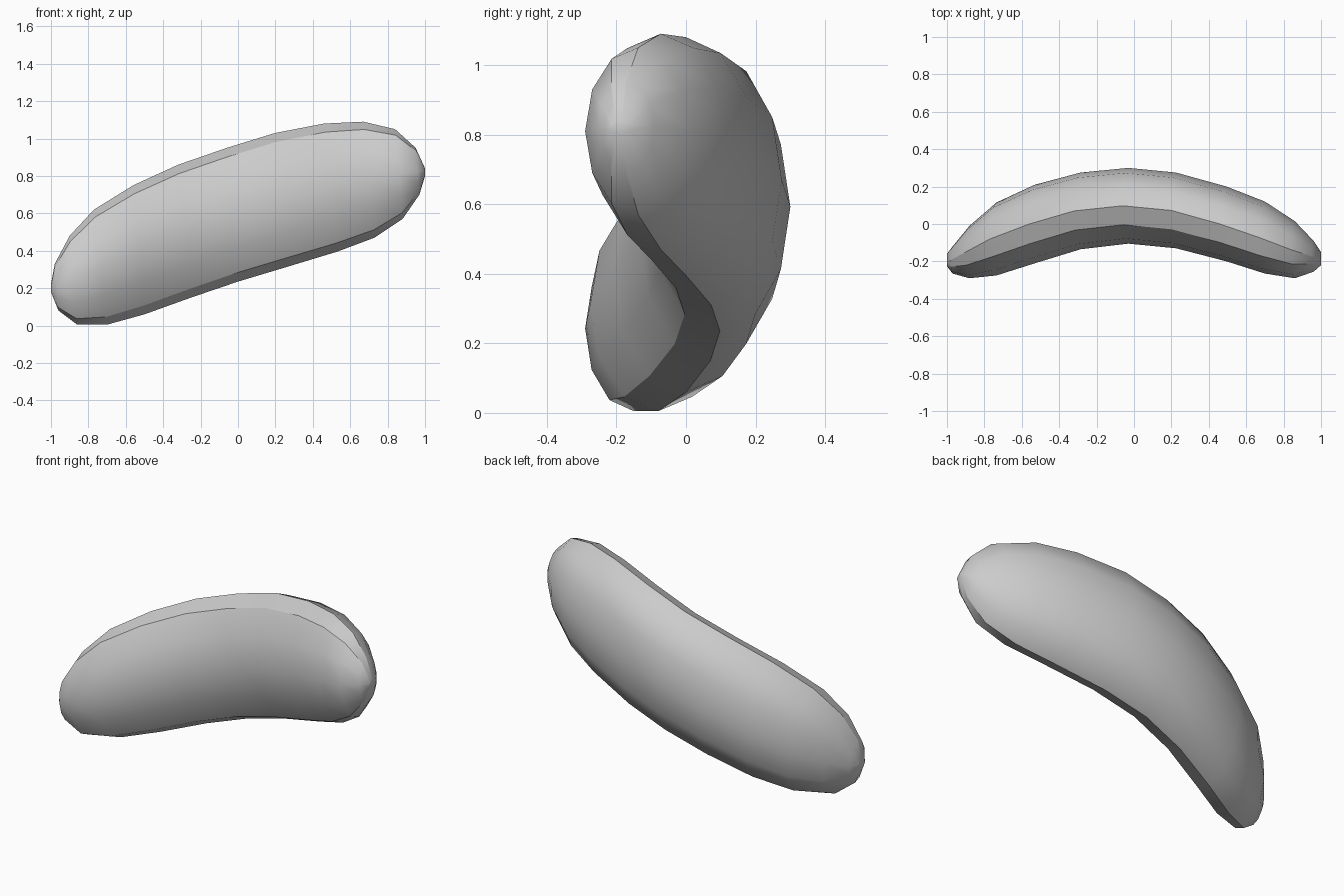
import bpy
import bmesh
from math import cos, sin, tau

cube = bpy.data.objects.get("Cube")
if cube:
    bpy.data.objects.remove(cube, do_unlink=True)

SIDES = 12
# top x, top z, bottom x, bottom z, back y, front y
SECTIONS = [
    (-1, .22, -1, .18, -.16, -.225),
    (-.98, .33, -.96, .08, -.12, -.265),
    (-.9, .48, -.86, .005, -.01, -.29),
    (-.77, .62, -.7, .005, .115, -.275),
    (-.56, .75, -.5, .06, .21, -.21),
    (-.32, .86, -.25, .15, .275, -.135),
    (-.06, .95, 0, .235, .3, -.105),
    (.2, 1.03, .25, .31, .275, -.13),
    (.46, 1.08, .53, .395, .2, -.2),
    (.67, 1.09, .73, .47, .12, -.265),
    (.84, 1.05, .88, .57, .015, -.29),
    (.95, .95, .97, .7, -.09, -.255),
    (1, .84, 1, .8, -.15, -.22),
]

# Single plain grey
grey = bpy.data.materials.new("plain grey")
grey.use_nodes = True
colour = (.6, .6, .6, 1)
grey.diffuse_color = colour
grey.node_tree.nodes["Principled BSDF"].inputs["Base Color"].default_value = colour

# Loft elliptical sections along the bent, tilted body
bm = bmesh.new()
rings = []
for tx, tz, bx, bz, back, front in SECTIONS:
    ring = []
    for j in range(SIDES):
        a = tau * j / SIDES
        t = (1 + sin(a)) / 2
        y = (back + front) / 2 + (back - front) / 2 * cos(a)
        ring.append(bm.verts.new((bx + (tx - bx) * t, y, bz + (tz - bz) * t)))
    rings.append(ring)

for lower, upper in zip(rings, rings[1:]):
    for j in range(SIDES):
        k = (j + 1) % SIDES
        bm.faces.new((lower[j], lower[k], upper[k], upper[j]))
bm.faces.new(rings[0])
bm.faces.new(rings[-1])
bmesh.ops.recalc_face_normals(bm, faces=bm.faces)

for face in bm.faces:
    face.smooth = True

# Crisp creases on both sides of the rim band
for j in (3, 4, 8, 9):
    for lower, upper in zip(rings, rings[1:]):
        bm.edges.get((lower[j], upper[j])).smooth = False

mesh = bpy.data.meshes.new("bent_body")
bm.to_mesh(mesh)
bm.free()
mesh.materials.append(grey)
body = bpy.data.objects.new("bent_body", mesh)
bpy.context.collection.objects.link(body)
